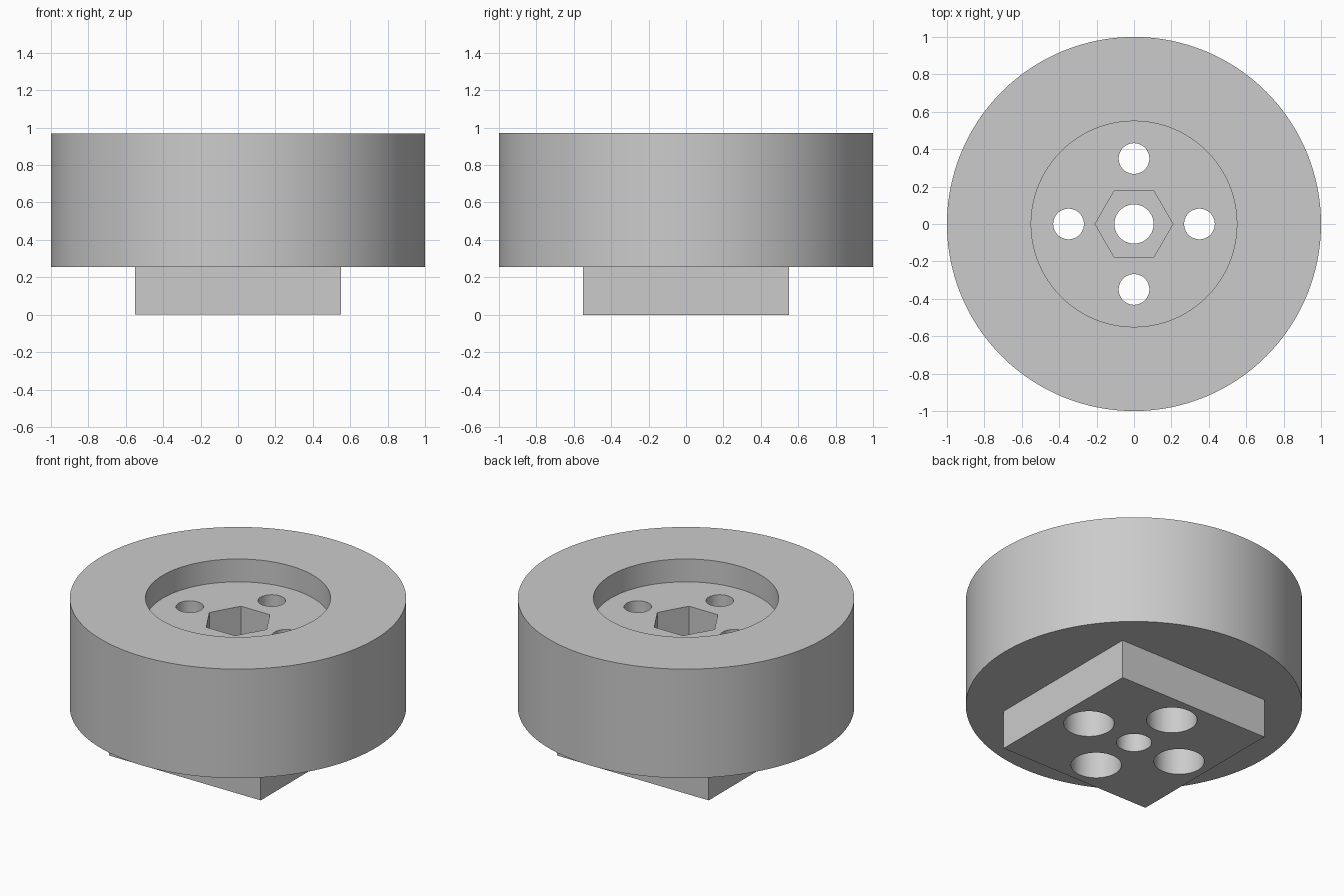
import bpy
import math

old = bpy.data.objects.get("Cube")
if old:
    bpy.data.objects.remove(old, do_unlink=True)

BASE_TOP, FLOOR, TOP = 0.255, 0.82, 0.97
EPS = 0.05
BOLT_RADIUS = 0.35

grey = bpy.data.materials.new("plain grey")
grey.use_nodes = True
colour = (0.6, 0.6, 0.6, 1)
grey.diffuse_color = colour
grey.node_tree.nodes["Principled BSDF"].inputs["Base Color"].default_value = colour


def prism(name, radius, z0, z1, x=0, y=0, sides=96, turn=0):
    bpy.ops.mesh.primitive_cylinder_add(
        vertices=sides, radius=radius, depth=z1 - z0,
        location=(x, y, (z0 + z1) / 2), rotation=(0, 0, turn))
    obj = bpy.context.object
    obj.name = name
    obj.data.materials.append(grey)
    return obj


def boolean(target, other, operation):
    mod = target.modifiers.new(other.name, "BOOLEAN")
    mod.operation = operation
    mod.solver = "EXACT"
    mod.object = other
    bpy.context.view_layer.objects.active = target
    bpy.ops.object.modifier_apply(modifier=mod.name)
    bpy.data.objects.remove(other, do_unlink=True)


# Round body with a square boss underneath
body = prism("round_body", 1, BASE_TOP, TOP, sides=128)
boss = prism("square_boss", 0.55 * math.sqrt(2), 0, BASE_TOP + EPS,
             sides=4, turn=math.pi / 4)
boolean(body, boss, "UNION")

# Round recess, hexagonal nut pocket and centre bore
boolean(body, prism("recess", 0.55, FLOOR, TOP + EPS), "DIFFERENCE")
boolean(body, prism("nut_pocket", 0.208, 0.5, FLOOR + EPS,
                    sides=6, turn=math.pi / 6), "DIFFERENCE")
boolean(body, prism("centre_bore", 0.105, -EPS, TOP, sides=48), "DIFFERENCE")

# Four bolt holes, each with a wide counterbore from below
for i in range(4):
    angle = i * math.pi / 2
    x, y = BOLT_RADIUS * math.cos(angle), BOLT_RADIUS * math.sin(angle)
    boolean(body, prism("bolt_hole", 0.082, -EPS, TOP, x, y, 48), "DIFFERENCE")
    boolean(body, prism("counterbore", 0.15, -EPS, 0.4, x, y, 48), "DIFFERENCE")

# Smooth round walls, crisp edges
bpy.ops.object.select_all(action="DESELECT")
body.select_set(True)
bpy.context.view_layer.objects.active = body
bpy.ops.object.shade_smooth_by_angle(angle=math.radians(30))
